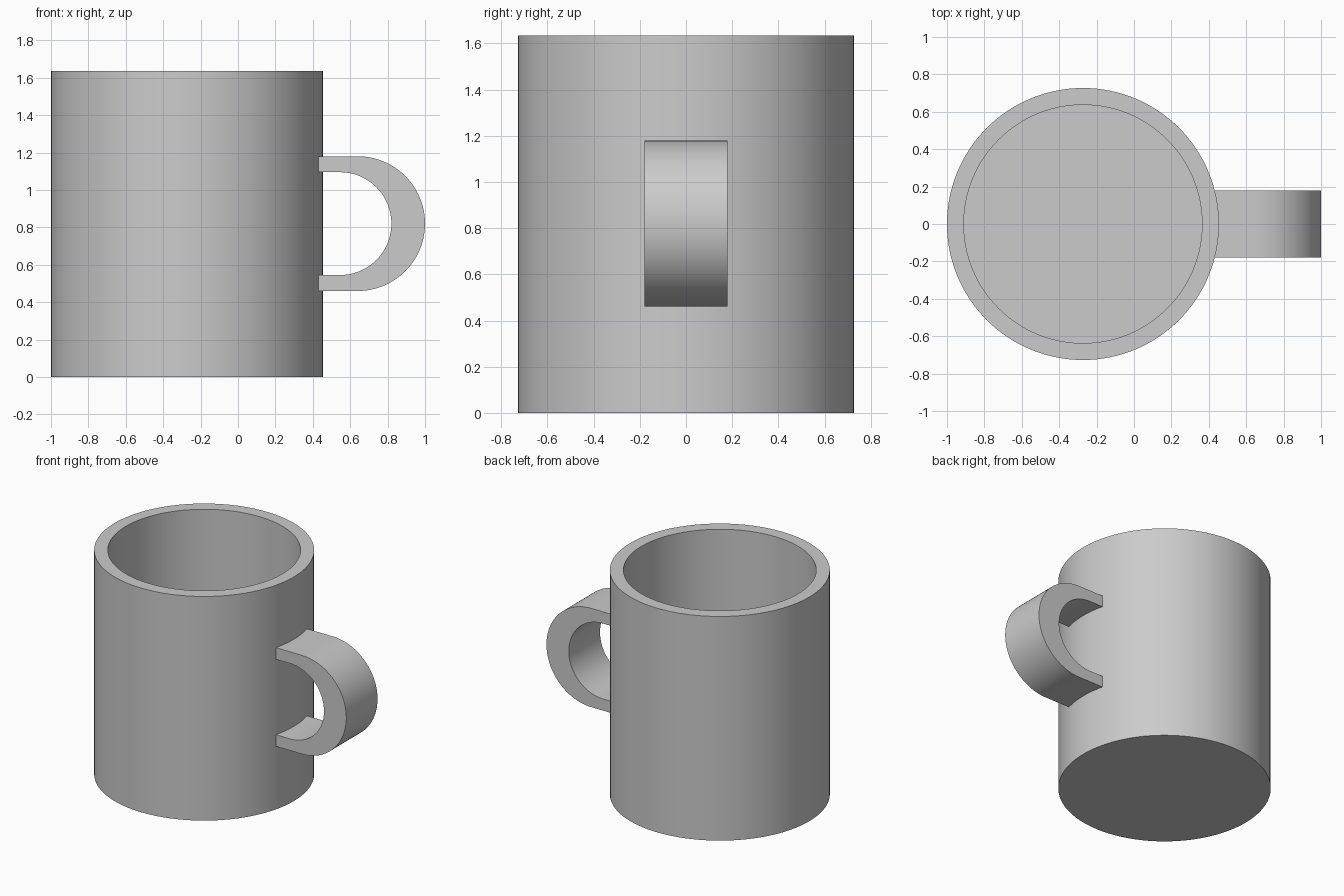
import bpy
import bmesh
import math

cube = bpy.data.objects.get("Cube")
if cube:
    bpy.data.objects.remove(cube, do_unlink=True)

CUP_X, OUTER_R, INNER_R = -0.273, 0.727, 0.637
HEIGHT, FLOOR_Z = 1.635, 0.09
HANDLE_Z, HALF_WIDTH = 0.82, 0.18
SEGMENTS = 128

grey = bpy.data.materials.new("light grey")
grey.use_nodes = True
grey.diffuse_color = (0.6, 0.6, 0.6, 1)
grey.node_tree.nodes["Principled BSDF"].inputs["Base Color"].default_value = (0.6, 0.6, 0.6, 1)


def finish(name, bm):
    """Turn a bmesh into a named, coloured, smooth-shaded object."""
    bmesh.ops.recalc_face_normals(bm, faces=bm.faces)
    mesh = bpy.data.meshes.new(name)
    bm.to_mesh(mesh)
    bm.free()
    mesh.materials.append(grey)
    obj = bpy.data.objects.new(name, mesh)
    bpy.context.collection.objects.link(obj)
    bpy.ops.object.select_all(action='DESELECT')
    obj.select_set(True)
    bpy.context.view_layer.objects.active = obj
    bpy.ops.object.shade_smooth_by_angle(angle=math.radians(30))
    return obj


def bridge(bm, a, b):
    """Join two closed rings of vertices with quads."""
    for i in range(len(a)):
        j = (i + 1) % len(a)
        bm.faces.new((a[i], a[j], b[j], b[i]))


# Cup: turned wall profile, closed by an underside and an inner floor
bm = bmesh.new()
profile = [(OUTER_R, 0), (OUTER_R, HEIGHT), (INNER_R, HEIGHT), (INNER_R, FLOOR_Z)]
rings = []
for r, z in profile:
    angles = [math.tau * i / SEGMENTS for i in range(SEGMENTS)]
    rings.append([bm.verts.new((r * math.cos(a), r * math.sin(a), z)) for a in angles])
for lower, upper in zip(rings, rings[1:]):
    bridge(bm, lower, upper)
bm.faces.new(rings[0])
bm.faces.new(rings[-1])
cup = finish("cup_body", bm)
cup.location.x = CUP_X


# Handle: D-shaped band whose ends are buried in the cup wall
def handle_arc(centre_x, radius, steps=48):
    points = [(0.40, HANDLE_Z + radius)]
    for i in range(steps + 1):
        a = math.pi / 2 - math.pi * i / steps
        points.append((centre_x + radius * math.cos(a), HANDLE_Z + radius * math.sin(a)))
    points.append((0.40, HANDLE_Z - radius))
    return points


bm = bmesh.new()
outer = handle_arc(0.64, 0.36)
inner = handle_arc(0.545, 0.275)
sections = []
for (ox, oz), (ix, iz) in zip(outer, inner):
    corners = [(ox, -HALF_WIDTH, oz), (ox, HALF_WIDTH, oz),
               (ix, HALF_WIDTH, iz), (ix, -HALF_WIDTH, iz)]
    sections.append([bm.verts.new(c) for c in corners])
for first, second in zip(sections, sections[1:]):
    bridge(bm, first, second)
bm.faces.new(sections[0])
bm.faces.new(sections[-1])
finish("handle", bm)
